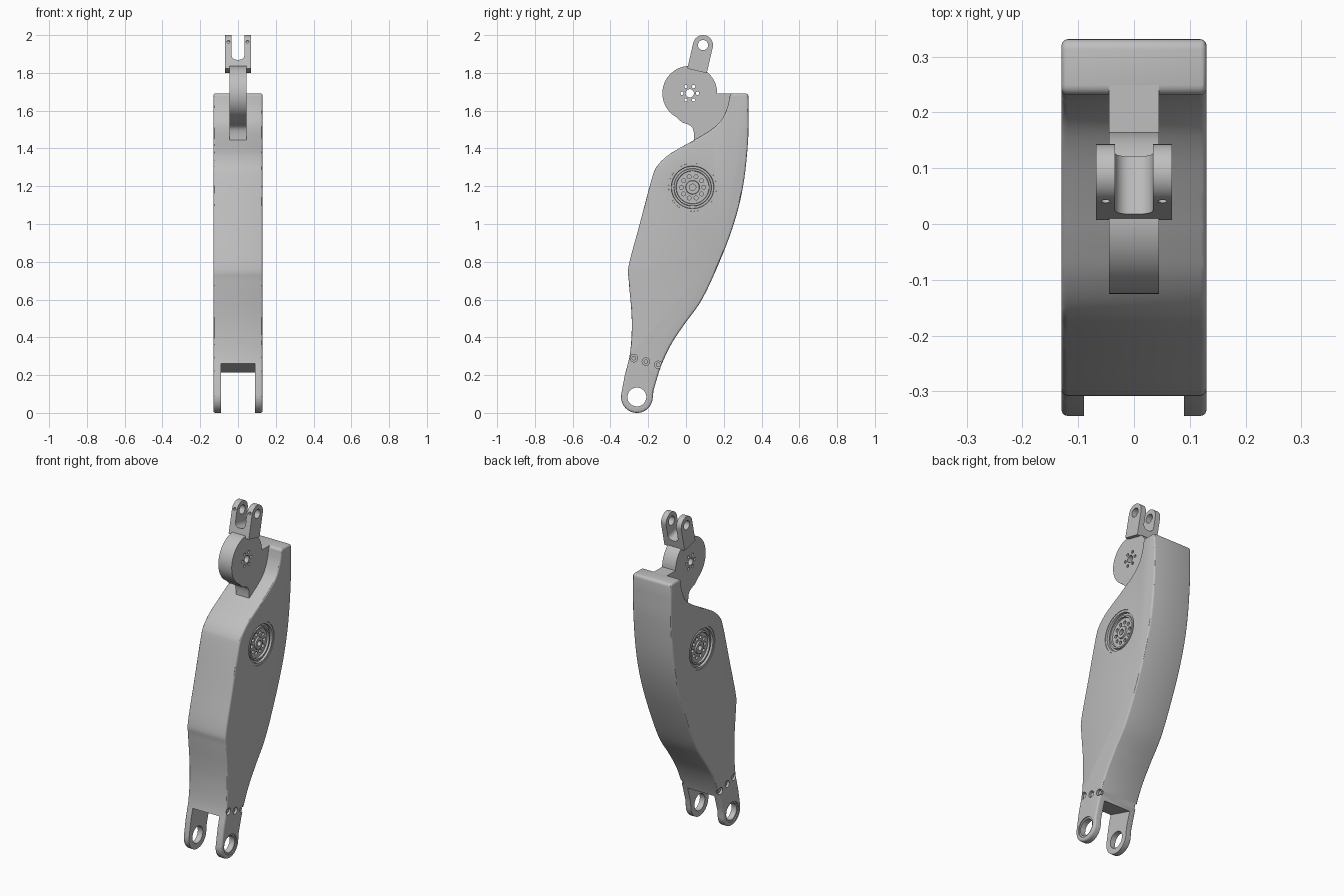
import bpy, bmesh, math
from mathutils import Vector

if "Cube" in bpy.data.objects:
    bpy.data.objects.remove(bpy.data.objects["Cube"])

GREY = (0.52, 0.52, 0.52, 1)
metal = bpy.data.materials.new("satin_grey")
metal.use_nodes = True
metal.diffuse_color = GREY
metal.node_tree.nodes["Principled BSDF"].inputs["Base Color"].default_value = GREY


def arc(cy, cz, r, start, end, n):
    """Points on an arc, angles in degrees."""
    angles = [math.radians(start + (end - start) * i / n) for i in range(n + 1)]
    return [(cy + r * math.cos(a), cz + r * math.sin(a)) for a in angles]


def circle(cy, cz, r, n=32):
    return arc(cy, cz, r, 0, 360, n)[:-1]


def smooth(points, n=5):
    """Catmull-Rom curve through the points."""
    p = [Vector(q) for q in points]
    p = [2 * p[0] - p[1]] + p + [2 * p[-1] - p[-2]]
    out = []
    for a, b, c, d in zip(p, p[1:], p[2:], p[3:]):
        for i in range(n):
            t = i / n
            out.append(tuple(0.5 * (2 * b + (c - a) * t + (2 * a - 5 * b + 4 * c - d) * t ** 2
                                    + (3 * b - a - 3 * c + d) * t ** 3)))
    return out + [tuple(points[-1])]


def finish(name, bm):
    bmesh.ops.recalc_face_normals(bm, faces=bm.faces)
    mesh = bpy.data.meshes.new(name)
    bm.to_mesh(mesh)
    bm.free()
    mesh.materials.append(metal)
    obj = bpy.data.objects.new(name, mesh)
    bpy.context.collection.objects.link(obj)
    return obj


def prism(name, loops, t0, t1, axis="x"):
    """Extrude flat outlines along x or y between t0 and t1."""
    bm = bmesh.new()
    for loop in loops:
        ends = [[bm.verts.new((t, a, b) if axis == "x" else (a, t, b)) for a, b in loop]
                for t in (t0, t1)]
        for ring in ends:
            bm.faces.new(ring)
        for i in range(len(loop)):
            j = (i + 1) % len(loop)
            bm.faces.new((ends[0][i], ends[0][j], ends[1][j], ends[1][i]))
    return finish(name, bm)


def activate(obj):
    bpy.ops.object.select_all(action="DESELECT")
    obj.select_set(True)
    bpy.context.view_layer.objects.active = obj


def cut(obj, cutter):
    cutter.hide_render = True
    mod = obj.modifiers.new("cut", "BOOLEAN")
    mod.operation = "DIFFERENCE"
    mod.solver = "EXACT"
    mod.object = cutter
    activate(obj)
    bpy.ops.object.modifier_apply(modifier=mod.name)
    bpy.data.objects.remove(cutter)


def bevel(obj, width, segments):
    mod = obj.modifiers.new("bevel", "BEVEL")
    mod.width, mod.segments = width, segments
    mod.limit_method, mod.angle_limit = "ANGLE", math.radians(50)
    mod.use_clamp_overlap = False
    activate(obj)
    bpy.ops.object.modifier_apply(modifier=mod.name)


def shade(obj):
    activate(obj)
    bpy.ops.object.shade_smooth_by_angle(angle=math.radians(30))


# Main housing outline: front edge upward, cap, back edge downward, end lug
front_edge = smooth([(-.324, .2), (-.297, .31), (-.287, .44), (-.29, .55), (-.303, .7),
                     (-.303, .78), (-.245, 1), (-.182, 1.236), (-.154, 1.305), (-.1, 1.36),
                     (-.037, 1.4), (.04, 1.443), (.133, 1.5), (.186, 1.549), (.217, 1.613),
                     (.231, 1.672)])
cap = arc(.249, 1.674, .018, 170, 90, 4) + arc(.313, 1.674, .018, 90, 0, 4)
back_edge = smooth([(.331, 1.6), (.329, 1.45), (.308, 1.236), (.268, 1.05), (.2, .854),
                    (.09, .61), (-.01, .467), (-.08, .36), (-.133, .245), (-.172, .12)])
lug = arc(-.26, .084, .084, -5, -190, 24)
housing = prism("housing", [front_edge + cap + back_edge + lug], -.13, .13)
bevel(housing, .011, 3)

# Slot between the two lower lugs, and the pin bore
cut(housing, prism("slot_cutter", [[(-.45, .305), (0, .17), (0, -.1), (-.45, -.1)]], -.09, .09))
cut(housing, prism("bore_cutter", [circle(-.26, .084, .05, 40)], -.3, .3))

# Side recesses: hub seat, lug bore rim and three screw seats
HUB = (.035, 1.194)
SCREWS = [(-.276, .29), (-.212, .271), (-.147, .254)]
for side in (-1, 1):
    cut(housing, prism("hub_seat_cutter", [circle(*HUB, .127, 64)], side * .09, side * .2))
    cut(housing, prism("rim_cutter", [circle(-.26, .084, .06, 40)], side * .124, side * .2))
    cut(housing, prism("screw_cutter", [circle(*s, .02, 24) for s in SCREWS],
                       side * .112, side * .2))
shade(housing)

# Screw heads inside the seats
for side, label in ((-1, "right"), (1, "left")):
    screws = prism(label + "_screws", [circle(*s, .012, 16) for s in SCREWS],
                   side * .105, side * .121)
    shade(screws)

# Round hub with stepped rings, turned around the x axis and mirrored
profile = [(0, .085), (.1268, .085), (.1268, .127), (.113, .127), (.111, .114), (.1, .114),
           (.098, .123), (.088, .123), (.086, .111), (.037, .111), (.035, .12),
           (.017, .12), (.017, .1), (0, .1)]
bm = bmesh.new()
verts = [bm.verts.new((x, HUB[0] + r, HUB[1])) for r, x in profile]
edges = [bm.edges.new(pair) for pair in zip(verts, verts[1:])]
bmesh.ops.spin(bm, geom=verts + edges, cent=(0, *HUB), axis=(1, 0, 0),
               angle=math.tau, steps=64)
bmesh.ops.remove_doubles(bm, verts=bm.verts, dist=1e-5)
hub = finish("joint_hubs", bm)
cut(hub, prism("hub_hole_cutter", [circle(*p, .0105, 14) for p in circle(*HUB, .059, 10)],
               .097, .2))
mirror = hub.modifiers.new("mirror", "MIRROR")
mirror.use_axis[0] = True
activate(hub)
bpy.ops.object.modifier_apply(modifier=mirror.name)
shade(hub)

# Upper disc with its web joining the housing
DISC = (.02, 1.692)
web = smooth([(-.02, 1.537), (.015, 1.525), (.036, 1.505), (.043, 1.47), (.043, 1.42)], 4)
disc = prism("upper_disc", [arc(*DISC, .145, 0, 240, 56) + web
                            + [(.2, 1.45), (.28, 1.55), (.28, 1.692)]], -.045, .045)
cut(disc, prism("disc_hole_cutter", [circle(*DISC, .022, 24)]
                + [circle(*p, .009, 12) for p in circle(*DISC, .041, 6)], -.1, .1))
shade(disc)

# Tilted fork on top of the disc, built around its pin centre
outline = arc(0, 0, .053, 0, 180, 24) + [(-.053, -.14), (.053, -.14)]
fork = prism("top_fork", [outline], -.068, .068)
gap = arc(.007, -.065, .027, 0, -90, 6) + arc(-.007, -.065, .027, -90, -180, 6)
cut(fork, prism("fork_gap_cutter", [gap + [(-.034, .1), (.034, .1)]], -.1, .1, "y"))
cut(fork, prism("fork_pin_cutter", [circle(0, 0, .027, 32)], -.1, .1))
cut(fork, prism("fork_screw_cutter", [circle(s * .051, .006, .008, 14) for s in (-1, 1)],
                -.1, -.035, "y"))
fork.location = (0, .09, 1.947)
fork.rotation_euler.x = math.radians(-13)
shade(fork)
